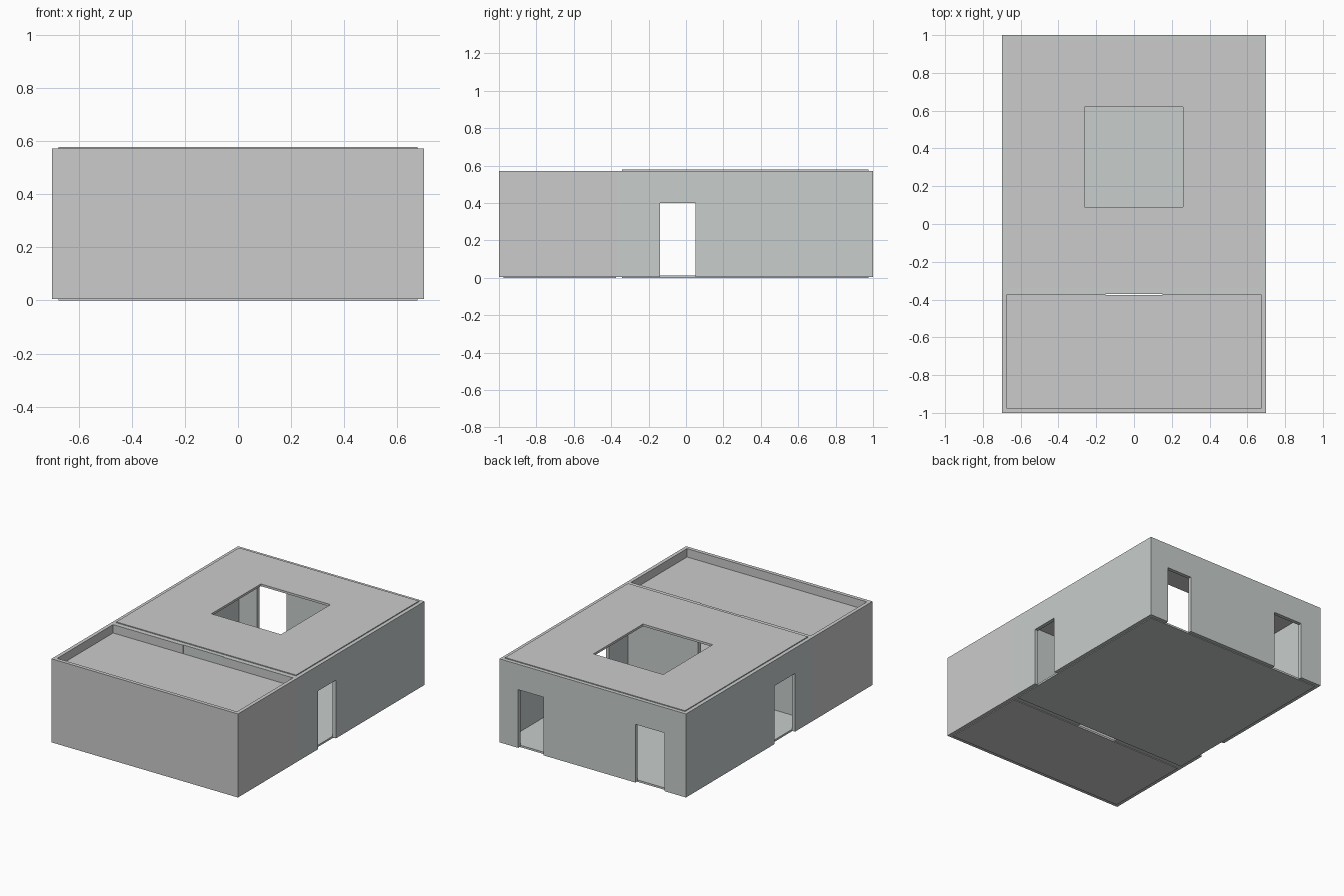
import bpy, bmesh
from mathutils import Vector

if "Cube" in bpy.data.objects:
    bpy.data.objects.remove(bpy.data.objects["Cube"])

pale = bpy.data.materials.new("pale_wall")
pale.diffuse_color = (0.58, 0.62, 0.61, 1)
pale.use_nodes = True
pale.node_tree.nodes["Principled BSDF"].inputs["Base Color"].default_value = pale.diffuse_color


def box(name, x, y, z, mat=None):
    """Box spanning the (min, max) pairs on each axis."""
    bm = bmesh.new()
    bmesh.ops.create_cube(bm, size=1)
    spans = (x, y, z)
    for v in bm.verts:
        v.co = Vector([s[0] if c < 0 else s[1] for c, s in zip(v.co, spans)])
    me = bpy.data.meshes.new(name)
    bm.to_mesh(me)
    bm.free()
    ob = bpy.data.objects.new(name, me)
    bpy.context.collection.objects.link(ob)
    if mat:
        me.materials.append(mat)
    return ob


def cut(ob, x, y, z):
    """Subtract a box-shaped opening from ob."""
    cutter = box("cutter", x, y, z)
    cutter.hide_render = True
    mod = ob.modifiers.new("opening", 'BOOLEAN')
    mod.operation, mod.solver, mod.object = 'DIFFERENCE', 'EXACT', cutter
    bpy.context.view_layer.objects.active = ob
    bpy.ops.object.modifier_apply(modifier=mod.name)
    bpy.data.objects.remove(cutter)


W, IN = 0.70, 0.675             # outer and inner half width
WALL_Z = (0.005, 0.572)
THROUGH = (-0.1, 0.7)
DOOR_Z = (-0.1, 0.40)

# Main room walls with four outside doors and one passage to the front room
main = box("main_room_walls", (-W, W), (-0.37, 1), WALL_Z, pale)
cut(main, (-IN, IN), (-0.342, 0.975), THROUGH)
cut(main, (0.6, 0.8), (-0.14, 0.05), DOOR_Z)
cut(main, (-0.8, -0.6), (-0.17, 0.05), DOOR_Z)
cut(main, (0.37, 0.56), (0.9, 1.1), DOOR_Z)
cut(main, (-0.54, -0.32), (0.9, 1.1), DOOR_Z)
cut(main, (-0.15, 0.15), (-0.5, -0.3), DOOR_Z)

# Front room walls, thin at the back with a full-height gap
front = box("front_room_walls", (-W, W), (-1, -0.37), WALL_Z)
cut(front, (-IN, IN), (-0.975, -0.375), THROUGH)
cut(front, (-0.15, 0.15), (-0.45, -0.3), THROUGH)

# Floors
box("main_room_floor", (-IN, IN), (-0.342, 0.975), (0, 0.013), pale)
box("front_room_floor", (-IN, IN), (-0.975, -0.375), (0, 0.013))

# Roofs: raised slab with a skylight, sunken slab behind the parapet
roof = box("main_room_roof", (-IN, IN), (-0.342, 0.975), (0.563, 0.578))
cut(roof, (-0.263, 0.26), (0.09, 0.62), (0.4, 0.7))
box("front_room_roof", (-IN, IN), (-0.975, -0.375), (0.50, 0.515))
